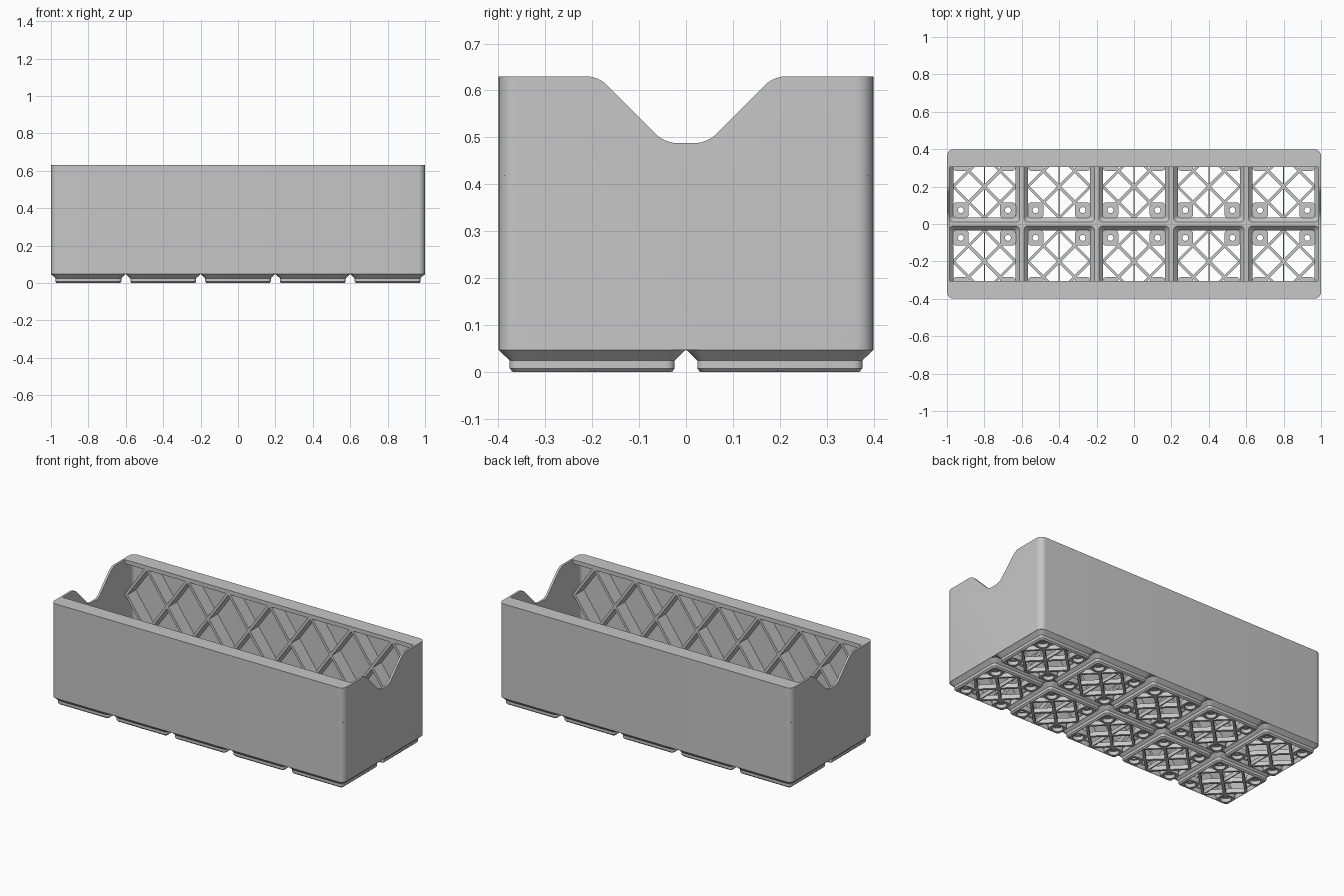
import bpy, bmesh, math
from mathutils import Vector, Matrix

cube = bpy.data.objects.get("Cube")
if cube:
    bpy.data.objects.remove(cube)

grey = bpy.data.materials.new("plain grey")
grey.use_nodes = True
COLOR = (0.57, 0.57, 0.57, 1)
grey.diffuse_color = COLOR
grey.node_tree.nodes["Principled BSDF"].inputs["Base Color"].default_value = COLOR

PITCH, TOP, RIM, SKIN = 0.4, 0.63, 0.305, 0.387
CELLS = [((i - 2) * PITCH, (j - 0.5) * PITCH) for i in range(5) for j in range(2)]


def shade(ob):
    bpy.ops.object.select_all(action='DESELECT')
    ob.select_set(True)
    bpy.context.view_layer.objects.active = ob
    bpy.ops.object.shade_smooth_by_angle(angle=math.radians(35))


def finish(name, bm):
    bmesh.ops.recalc_face_normals(bm, faces=bm.faces)
    mesh = bpy.data.meshes.new(name)
    bm.to_mesh(mesh)
    bm.free()
    mesh.materials.append(grey)
    ob = bpy.data.objects.new(name, mesh)
    bpy.context.collection.objects.link(ob)
    return ob


def ring(bm, cx, cy, sections, steps=5):
    """Closed ring lofted through rounded rectangles (half x, half y, z, radius)."""
    loops = []
    for hx, hy, z, r in sections:
        loop = []
        for quarter, (sx, sy) in enumerate([(1, 1), (-1, 1), (-1, -1), (1, -1)]):
            for k in range(steps + 1):
                a = (quarter + k / steps) * math.pi / 2
                loop.append(bm.verts.new((cx + sx * (hx - r) + r * math.cos(a),
                                          cy + sy * (hy - r) + r * math.sin(a), z)))
        loops.append(loop)
    for a, b in zip(loops, loops[1:] + loops[:1]):
        for k in range(len(a)):
            n = (k + 1) % len(a)
            bm.faces.new((a[k], a[n], b[n], b[k]))


def box(bm, low, high):
    low, high = Vector(low), Vector(high)
    mat = Matrix.Translation((low + high) / 2) @ Matrix.Diagonal((*(high - low), 1))
    bmesh.ops.create_cube(bm, size=1, matrix=mat)


def strut(bm, p, q, normal, width, depth):
    """Bar from p to q, width across it and depth along the normal."""
    p, q, n = Vector(p), Vector(q), Vector(normal)
    along = (q - p).normalized()
    rot = Matrix((along, n.cross(along), n)).transposed().to_4x4()
    mat = Matrix.Translation((p + q) / 2) @ rot @ Matrix.Diagonal(((q - p).length, width, depth, 1))
    bmesh.ops.create_cube(bm, size=1, matrix=mat)


# Outer shell with rounded corners
bm = bmesh.new()
ring(bm, 0, 0, [(1, 0.399, 0.047, 0.036), (1, 0.399, TOP, 0.036),
                (0.987, SKIN, TOP, 0.023), (0.987, SKIN, 0.047, 0.023)], 8)
shell = finish("outer_shell", bm)

# Notch cutter for both end walls
bm = bmesh.new()
outline = [(-0.35, 0.8), (-0.35, TOP), (-0.187, TOP), (-0.045, 0.488),
           (0.045, 0.488), (0.187, TOP), (0.35, TOP), (0.35, 0.8)]
face = bm.faces.new([bm.verts.new((-1.2, y, z)) for y, z in outline])
out = bmesh.ops.extrude_face_region(bm, geom=[face])
bmesh.ops.translate(bm, vec=(2.4, 0, 0),
                    verts=[v for v in out["geom"] if isinstance(v, bmesh.types.BMVert)])
bends = [e for e in bm.edges if abs(e.verts[0].co.x - e.verts[1].co.x) > 1
         and abs(e.verts[0].co.y) < 0.2]
bmesh.ops.bevel(bm, geom=bends, offset=0.024, segments=6, profile=0.5, affect='EDGES')
cutter = finish("notch_cutter", bm)
cutter.hide_render = True
cut = shell.modifiers.new("notch", 'BOOLEAN')
cut.operation, cut.solver, cut.object = 'DIFFERENCE', 'EXACT', cutter
bpy.context.view_layer.objects.active = shell
shell.select_set(True)
bpy.ops.object.modifier_apply(modifier="notch")
bpy.data.objects.remove(cutter)
shade(shell)

# Long top rims
bm = bmesh.new()
for s in (-1, 1):
    ys = sorted((s * RIM, s * SKIN))
    box(bm, (-0.988, ys[0], 0.605), (0.988, ys[1], TOP))
finish("top_rims", bm)

# Steep crossing ribs lining the long walls
bm = bmesh.new()
LOW, HIGH, END, STEEP, STEP = 0.05, 0.612, 0.985, 1.4, 0.28
for s in (-1, 1):
    y = s * (RIM + SKIN) / 2
    for lean in (-1 / STEEP, 1 / STEEP):
        for k in range(-6, 7):
            top_x = k * STEP
            # Drop below the rim, clipped where the rib meets an end wall
            d0, d1 = sorted(((top_x - END) / lean, (top_x + END) / lean))
            d0, d1 = max(0, d0), min(HIGH - LOW, d1)
            if d1 - d0 > 0.02:
                strut(bm, (top_x - lean * d0, y, HIGH - d0), (top_x - lean * d1, y, HIGH - d1),
                      (0, 1, 0), 0.016, SKIN - RIM)
finish("wall_ribs", bm)

# Stepped hollow feet
bm = bmesh.new()
for cx, cy in CELLS:
    ring(bm, cx, cy, [(h, h, z, r) for h, z, r in [
        (0.168, 0, 0.012), (0.176, 0.008, 0.018), (0.176, 0.025, 0.018),
        (0.199, 0.047, 0.036), (0.199, 0.055, 0.036), (0.19, 0.055, 0.026),
        (0.166, 0.028, 0.01), (0.166, 0, 0.01)]])
shade(finish("feet", bm))

# Ridges between the feet
bm = bmesh.new()
box(bm, (-0.99, -0.012, 0.048), (0.99, 0.012, 0.056))
for k in range(4):
    x = (k - 1.5) * PITCH
    box(bm, (x - 0.012, -0.39, 0.048), (x + 0.012, 0.39, 0.056))
finish("floor_ridges", bm)

# Open floor lattice, its long diagonals ending at the corner pads
bm = bmesh.new()
EDGE, REACH, MID = 0.167, 0.095, 0.014
for cx, cy in CELLS:
    for s in (-1, 1):
        strut(bm, (cx - REACH, cy - s * REACH, MID), (cx + REACH, cy + s * REACH, MID),
              (0, 0, 1), 0.016, 0.026)
        for t in (-1, 1):
            strut(bm, (cx + s * EDGE, cy, MID), (cx, cy + t * EDGE, MID), (0, 0, 1), 0.014, 0.026)
    strut(bm, (cx, cy - EDGE, MID), (cx, cy + EDGE, MID), (0, 0, 1), 0.006, 0.024)
finish("floor_lattice", bm)

# Corner pads with stepped holes
bm = bmesh.new()
for cx, cy in CELLS:
    for sx in (-1, 1):
        for sy in (-1, 1):
            ring(bm, cx + sx * 0.126, cy + sy * 0.126, [(h, h, z, r) for h, z, r in [
                (0.042, 0, 0.02), (0.042, 0.032, 0.02), (0.016, 0.032, 0.016),
                (0.016, 0.022, 0.016), (0.031, 0.022, 0.031), (0.031, 0, 0.031)]])
shade(finish("corner_pads", bm))
